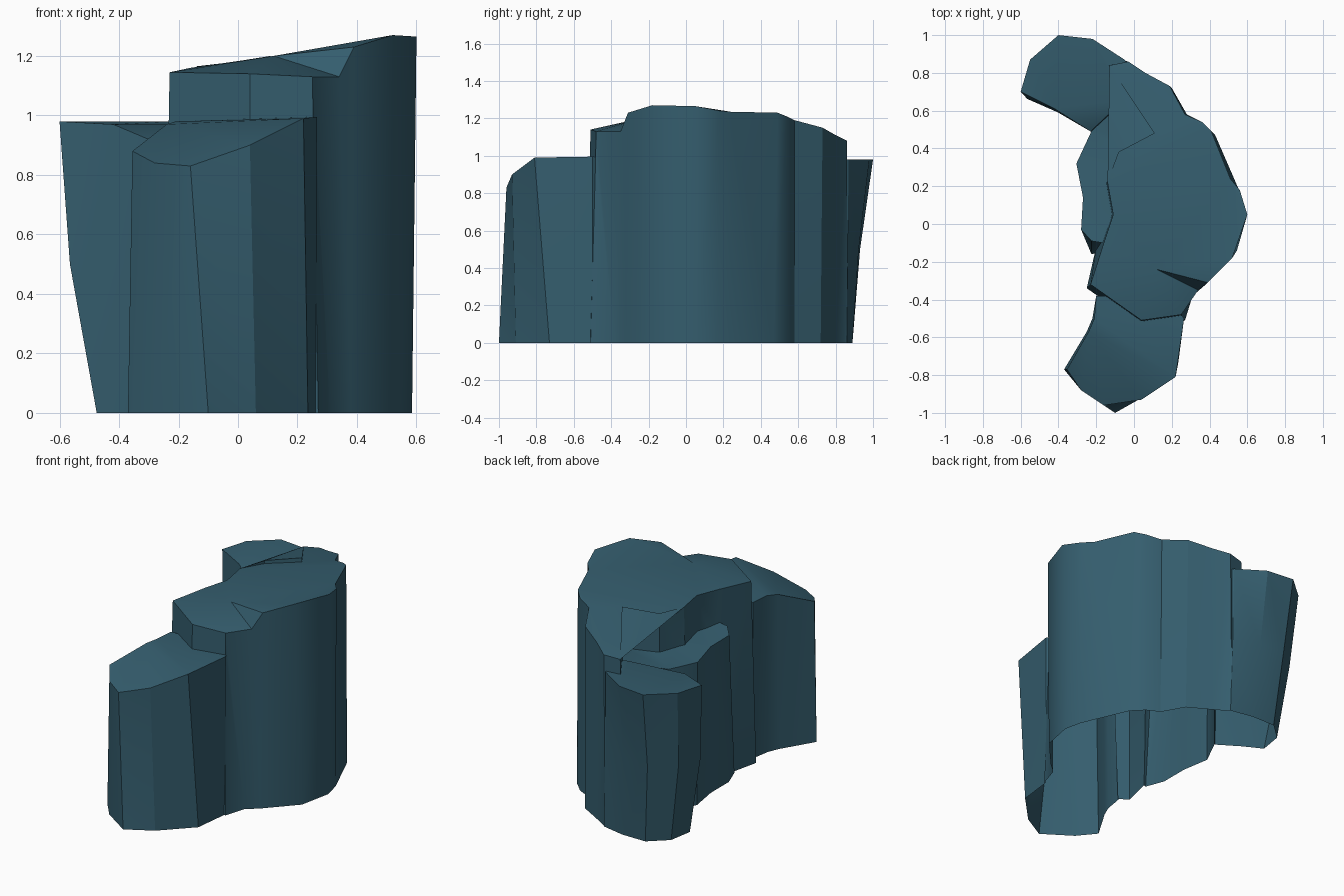
import bpy, bmesh, math

stone = bpy.data.materials.new("slate blue stone")
stone.diffuse_color = (0.035, 0.11, 0.155, 1)


def column(name, rows, extra=(), caps=None, knee=None):
    """Rock column: rows are (top x, y, z, bottom x, y); knee = (height, blend) adds a bend."""
    bm = bmesh.new()
    top = [bm.verts.new(r[:3]) for r in rows]
    low = [bm.verts.new((r[3], r[4], 0)) for r in rows]
    rings = [top, low]
    if knee:
        h, k = knee
        rings.insert(1, [bm.verts.new((r[3] + (r[0] - r[3]) * k,
                                       r[4] + (r[1] - r[4]) * (k - 0.35), h)) for r in rows])
    n = len(rows)
    for a, b in zip(rings, rings[1:]):
        for i in range(n):
            j = (i + 1) % n
            bm.faces.new((a[i], a[j], b[j], b[i]))
    pts = top + [bm.verts.new(p) for p in extra]
    for c in caps or [range(n)]:
        bm.faces.new([pts[i] for i in c])
    bm.faces.new(low)
    bmesh.ops.triangulate(bm, faces=bm.faces[:])
    bmesh.ops.recalc_face_normals(bm, faces=bm.faces[:])
    me = bpy.data.meshes.new(name)
    bm.to_mesh(me)
    bm.free()
    me.materials.append(stone)
    ob = bpy.data.objects.new(name, me)
    bpy.context.collection.objects.link(ob)
    return ob


# tall central rock with a chipped step near its front
tall_rows = [
    (-.23, -.32, 1.145, -.25, -.34), (.04, -.51, 1.14, .04, -.545),
    (.25, -.48, 1.13, .27, -.51), (.34, -.35, 1.13, .31, -.38),
    (.39, -.31, 1.23, .38, -.32), (.52, -.18, 1.27, .545, -.14),
    (.60, .05, 1.265, .585, .06), (.56, .18, 1.24, .56, .17),
    (.51, .24, 1.235, .53, .24), (.41, .49, 1.23, .43, .47),
    (.36, .54, 1.21, .36, .54), (.27, .58, 1.19, .28, .58),
    (.19, .73, 1.15, .20, .72), (.06, .80, 1.11, .06, .80),
    (-.03, .86, 1.08, -.04, .86), (-.13, .84, 1.07, -.16, .83),
    (.11, .48, 1.20, .07, .47), (-.08, .38, 1.17, -.09, .38),
    (-.14, .22, 1.165, -.17, .22), (-.11, .05, 1.165, -.14, .05),
    (-.16, -.10, 1.16, -.20, -.12)]
n = len(tall_rows)
cliff = column("cliff_rock", tall_rows, [(.12, -.24, 1.2)],
               [[0, 1, 2, 3, n], [3, 4, n], list(range(4, n)) + [0, n]])

# lower front rock, sloping down to its rounded front
front = column("front_rock", [
    (-.20, -.38, .98, -.20, -.38), (-.21, -.50, .98, -.22, -.50),
    (-.24, -.57, .97, -.25, -.57), (-.355, -.77, .88, -.37, -.77),
    (-.28, -.88, .84, -.28, -.88), (-.16, -.96, .83, -.10, -1.0),
    (.04, -.93, .90, .06, -.91), (.22, -.81, .99, .235, -.73),
    (.265, -.50, .995, .262, -.50), (.18, -.38, .99, .18, -.38)])

# back left rock, leaning outward with a sloped inner corner
back = column("back_rock", [
    (-.60, .70, .98, -.475, .64), (-.55, .87, .98, -.45, .79),
    (-.40, 1.0, .98, -.34, .89), (-.22, .98, .98, -.18, .89),
    (-.05, .87, .98, -.03, .86), (.06, .70, .97, .06, .70),
    (-.055, .655, .97, -.05, .60), (-.23, .49, .89, -.22, .49),
    (-.42, .61, .97, -.36, .58)],
    caps=[[0, 1, 2, 3, 4, 5, 6, 8], [6, 7, 8]], knee=(.5, .72))

# low shelf along the left side
shelf = column("side_shelf", [
    (-.225, .492, .90, -.215, .492), (-.305, .32, .90, -.30, .32),
    (-.27, .14, .92, -.27, .14), (-.28, -.03, .93, -.27, -.04),
    (-.225, -.09, .95, -.225, -.16), (-.05, -.12, .96, -.05, -.12),
    (.03, .25, .95, .03, .25), (.15, .46, .95, .15, .46),
    (.02, .66, .95, .02, .66), (-.06, .645, .95, -.06, .62)])

# fuse everything into one shell
bpy.context.view_layer.objects.active = cliff
for part in (front, back, shelf):
    m = cliff.modifiers.new("join", 'BOOLEAN')
    m.operation, m.solver, m.object = 'UNION', 'EXACT', part
    bpy.ops.object.modifier_apply(modifier=m.name)
    bpy.data.objects.remove(part)

# open underside
bm = bmesh.new()
bm.from_mesh(cliff.data)
base = [f for f in bm.faces if all(v.co.z < .001 for v in f.verts)]
bmesh.ops.delete(bm, geom=base, context='FACES')
bm.to_mesh(cliff.data)
bm.free()

cliff.select_set(True)
bpy.ops.object.shade_smooth_by_angle(angle=math.radians(30))
